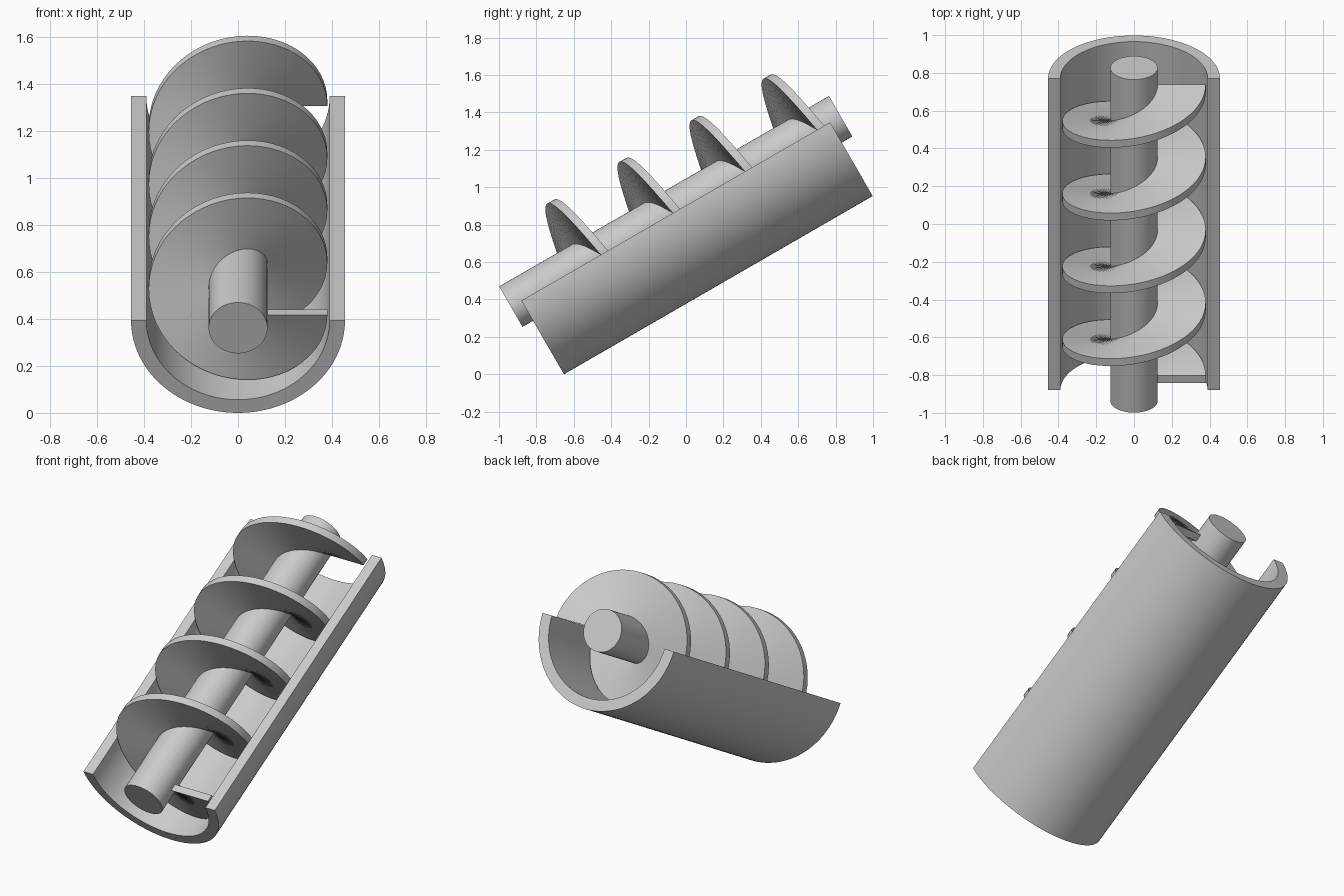
import bpy, bmesh, math
from mathutils import Matrix

if "Cube" in bpy.data.objects:
    bpy.data.objects.remove(bpy.data.objects["Cube"])

# Local frame: y runs along the screw axis from the trough's low end, z is up before tilting
TILT = Matrix.Translation((0, -0.88, 0.394)) @ Matrix.Rotation(math.radians(30), 4, 'X')
LENGTH = 1.906


def sweep(name, sections, closed_profile_caps=True):
    """Skin a run of equal cross-sections, cap both ends and tilt the result."""
    bm = bmesh.new()
    rings = [[bm.verts.new(p) for p in s] for s in sections]
    n = len(rings[0])
    for a, b in zip(rings, rings[1:]):
        for i in range(n):
            j = (i + 1) % n
            bm.faces.new((a[i], a[j], b[j], b[i]))
    if closed_profile_caps:
        bm.faces.new(rings[0][::-1])
        bm.faces.new(rings[-1])
    bmesh.ops.recalc_face_normals(bm, faces=bm.faces)
    mesh = bpy.data.meshes.new(name)
    bm.to_mesh(mesh)
    bm.free()
    obj = bpy.data.objects.new(name, mesh)
    obj.matrix_world = TILT
    bpy.context.collection.objects.link(obj)
    return obj


def smooth(obj):
    bpy.ops.object.select_all(action='DESELECT')
    obj.select_set(True)
    bpy.context.view_layer.objects.active = obj
    bpy.ops.object.shade_smooth_by_angle(angle=math.radians(30))


# Half-round open trough: rectangular wall section swept through 180 degrees
trough = []
for k in range(49):
    a = math.pi + math.pi * k / 48
    c, s = math.cos(a), math.sin(a)
    trough.append([(r * c, y, r * s) for r, y in
                   ((0.39, 0), (0.455, 0), (0.455, LENGTH), (0.39, LENGTH))])
smooth(sweep("trough", trough))

# Central shaft, slightly longer than the trough
ring = [2 * math.pi * k / 64 for k in range(64)]
smooth(sweep("shaft", [[(0.125 * math.cos(a), y, 0.125 * math.sin(a)) for a in ring]
                       for y in (-0.065, LENGTH + 0.065)]))

# Helical blade: four turns around the shaft
TURNS, STEPS, PITCH, START, THICK = 4, 64, 0.445, 0.045, 0.045
blade = []
for k in range(TURNS * STEPS + 1):
    a = -2 * math.pi * k / STEPS
    y = START + PITCH * k / STEPS
    c, s = math.cos(a), math.sin(a)
    blade.append([(r * c, y + t, r * s) for r, t in
                  ((0.115, 0), (0.38, 0), (0.38, THICK), (0.115, THICK))])
smooth(sweep("screw_blade", blade))
